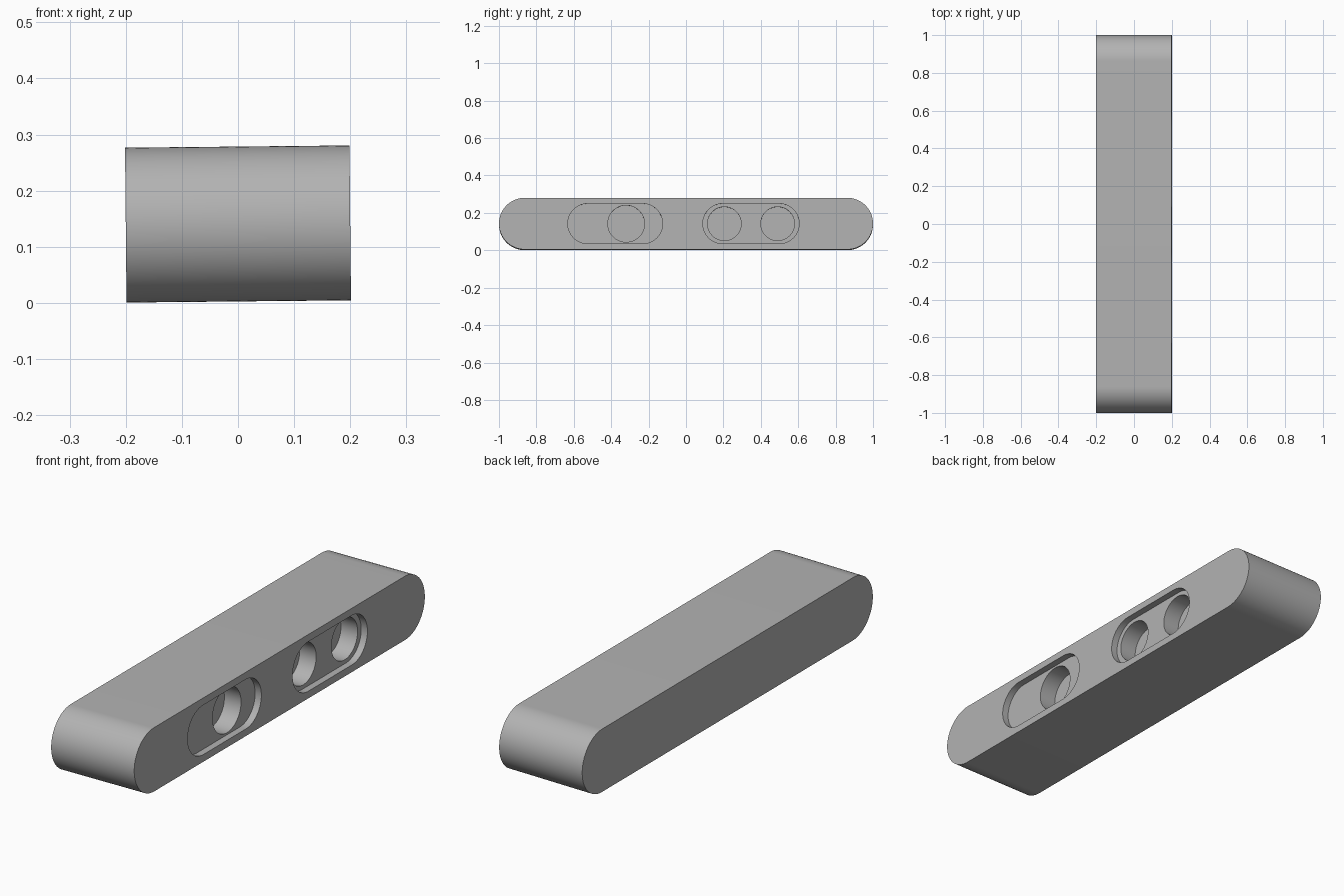
import bpy, bmesh, math

if "Cube" in bpy.data.objects:
    bpy.data.objects.remove(bpy.data.objects["Cube"])

WIDTH, RADIUS = 0.4, 0.138
FACE = WIDTH / 2

grey = bpy.data.materials.new("plain_grey")
grey.use_nodes = True
colour = (0.45, 0.45, 0.45, 1)
grey.diffuse_color = colour
grey.node_tree.nodes["Principled BSDF"].inputs["Base Color"].default_value = colour


def rounded_bar(name, y0, y1, radius, x0, x1, segments=48):
    """Round-ended bar from y0 to y1, extruded from x0 to x1."""
    bm = bmesh.new()
    ring = []
    for centre, start in ((y1 - radius, -math.pi / 2), (y0 + radius, math.pi / 2)):
        # a bar as long as it is tall is a plain cylinder
        steps = segments + 1 if y1 - y0 > 2 * radius + 1e-5 else segments
        for i in range(steps):
            a = start + math.pi * i / segments
            ring.append(bm.verts.new((x0, centre + radius * math.cos(a), radius * math.sin(a))))
    face = bm.faces.new(ring)
    out = bmesh.ops.extrude_face_region(bm, geom=[face])
    for v in out["geom"]:
        if isinstance(v, bmesh.types.BMVert):
            v.co.x = x1
    bmesh.ops.recalc_face_normals(bm, faces=bm.faces)
    mesh = bpy.data.meshes.new(name)
    bm.to_mesh(mesh)
    bm.free()
    mesh.materials.append(grey)
    obj = bpy.data.objects.new(name, mesh)
    bpy.context.collection.objects.link(obj)
    return obj


def cut(target, cutter):
    mod = target.modifiers.new("cut", "BOOLEAN")
    mod.operation, mod.solver, mod.object = "DIFFERENCE", "EXACT", cutter
    bpy.context.view_layer.objects.active = target
    bpy.ops.object.modifier_apply(modifier=mod.name)
    bpy.data.objects.remove(cutter)


# Round-ended body
body = rounded_bar("body", -1, 1, RADIUS, -FACE, FACE)

# Two shallow slots in the +x side
SLOT = 0.03
for y0, y1 in ((-0.632, -0.125), (0.09, 0.605)):
    cut(body, rounded_bar("slot_cutter", y0, y1, 0.107, FACE - SLOT, FACE + 0.1))

# Blind round holes in the slot floors
for y, r in ((-0.32, 0.098), (0.205, 0.09), (0.49, 0.09)):
    cut(body, rounded_bar("hole_cutter", y - r, y + r, r, FACE - 0.11, FACE + 0.1))

# Slight lean, resting on the ground
body.rotation_euler.y = -0.01
body.location.z = 0.1405
bpy.ops.object.select_all(action="DESELECT")
body.select_set(True)
bpy.context.view_layer.objects.active = body
bpy.ops.object.shade_smooth_by_angle(angle=math.radians(30))
